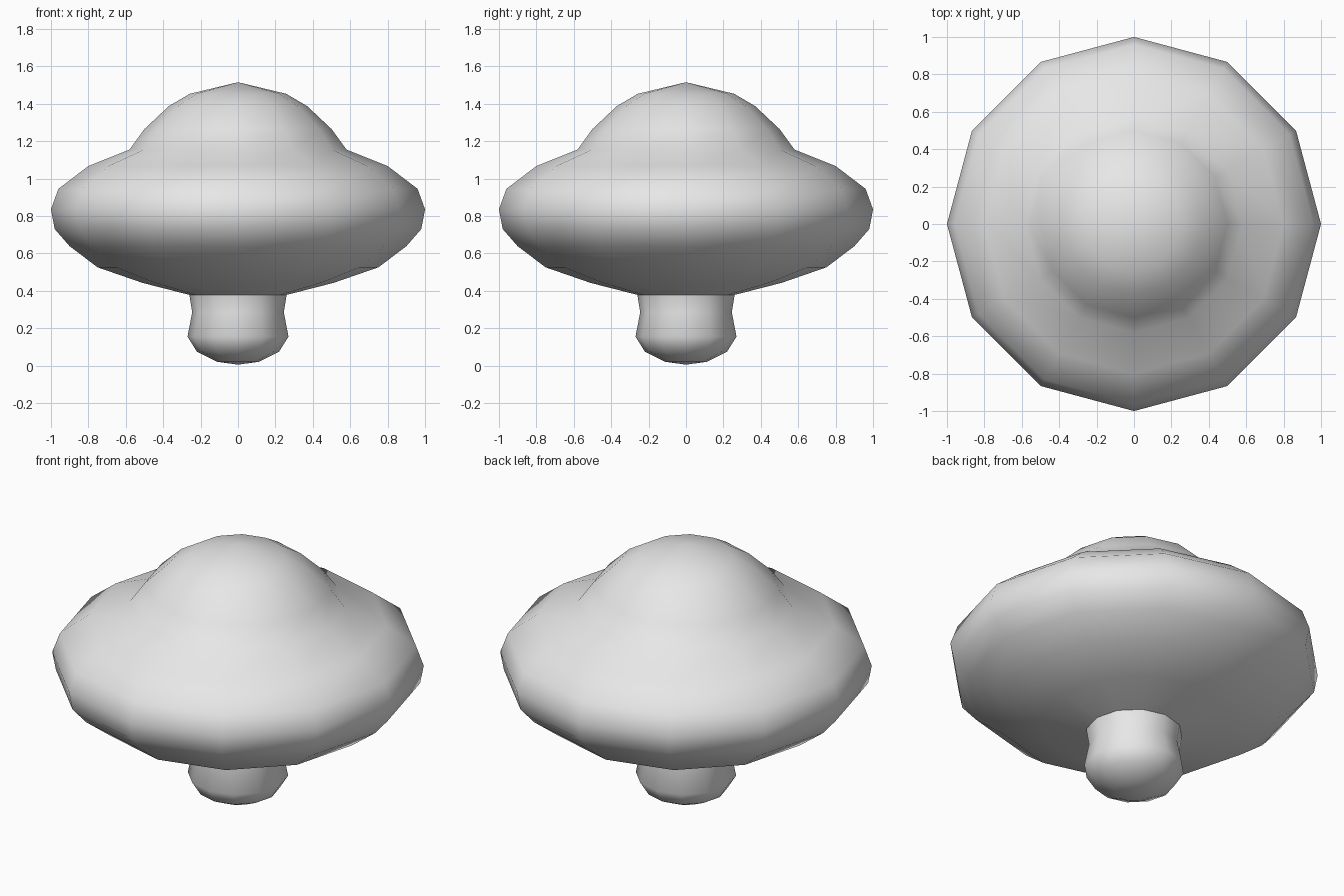
import bpy
import bmesh
from math import cos, sin, tau

cube = bpy.data.objects.get("Cube")
if cube:
    bpy.data.objects.remove(cube, do_unlink=True)

SIDES = 12

grey = bpy.data.materials.new("plain grey")
grey.use_nodes = True
colour = (0.8, 0.8, 0.8, 1)
grey.diffuse_color = colour
grey.node_tree.nodes["Principled BSDF"].inputs["Base Color"].default_value = colour


def lathe(name, profile):
    """Turn a (radius, height) profile, listed bottom to top, around z."""
    bm = bmesh.new()
    rings = []
    for r, z in profile:
        if r == 0:
            rings.append([bm.verts.new((0, 0, z))] * SIDES)
        else:
            rings.append([bm.verts.new((r * cos(tau * i / SIDES), r * sin(tau * i / SIDES), z))
                          for i in range(SIDES)])
    for low, high in zip(rings, rings[1:]):
        for i in range(SIDES):
            j = (i + 1) % SIDES
            corners = dict.fromkeys((low[i], low[j], high[j], high[i]))
            bm.faces.new(list(corners)).smooth = True
    mesh = bpy.data.meshes.new(name)
    bm.to_mesh(mesh)
    bm.free()
    mesh.materials.append(grey)
    obj = bpy.data.objects.new(name, mesh)
    bpy.context.collection.objects.link(obj)
    return obj


# Rounded stem under the body
lathe("stem", [(0, 0.005), (0.11, 0.02), (0.22, 0.075), (0.27, 0.155),
               (0.245, 0.285), (0.26, 0.378)])

# Wide saucer body flowing into the dome
lathe("saucer_body", [(0.26, 0.378), (0.51, 0.442), (0.75, 0.525), (0.9, 0.638),
                      (0.98, 0.73), (1, 0.835), (0.96, 0.945), (0.8, 1.067),
                      (0.58, 1.155), (0.5, 1.265), (0.37, 1.387), (0.258, 1.453),
                      (0, 1.515)])
